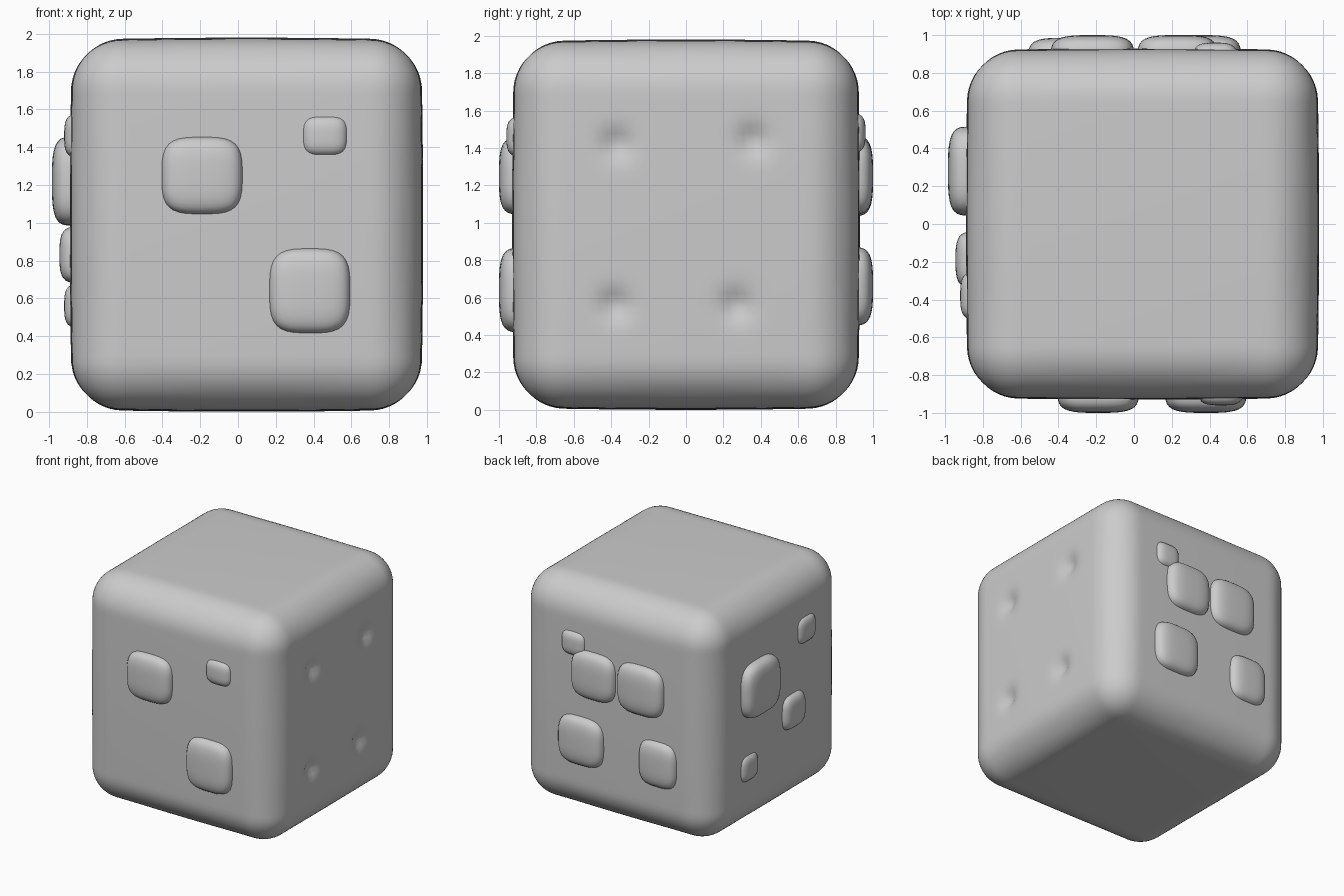
import bpy, bmesh, math
from mathutils import Vector

default = bpy.data.objects.get("Cube")
if default:
    bpy.data.objects.remove(default, do_unlink=True)

grey = bpy.data.materials.new("stone grey")
grey.use_nodes = True
colour = (0.6, 0.6, 0.6, 1)
grey.diffuse_color = colour
grey.node_tree.nodes["Principled BSDF"].inputs["Base Color"].default_value = colour


def cube_part(name, cuts, centre, shape):
    """Make a gridded cube and move each vertex by the shape function."""
    bm = bmesh.new()
    bmesh.ops.create_cube(bm, size=2)
    bmesh.ops.subdivide_edges(bm, edges=bm.edges[:], cuts=cuts, use_grid_fill=True)
    for v in bm.verts:
        v.co = shape(v.co.copy())
    for f in bm.faces:
        f.smooth = True
    mesh = bpy.data.meshes.new(name)
    bm.to_mesh(mesh)
    bm.free()
    mesh.materials.append(grey)
    obj = bpy.data.objects.new(name, mesh)
    obj.location = centre
    bpy.context.collection.objects.link(obj)
    return obj


# Rounded body, slightly pillowed, with four shallow dents on its left side
HALF = Vector((0.935, 0.93, 0.99))
RADIUS = 0.27
DENTS = [(-0.37, 0.43), (0.36, 0.45), (-0.38, -0.43), (0.27, -0.43)]


def body_shape(p):
    inner = Vector()
    for i in range(3):
        limit = HALF[i] - RADIUS
        inner[i] = max(-limit, min(limit, p[i] * HALF[i]))
    out = Vector([p[i] * HALF[i] - inner[i] for i in range(3)])
    q = inner + out.normalized() * RADIUS
    # Ease the faces in towards their edges
    for i in range(3):
        a, b = p[i - 1], p[i - 2]
        q[i] *= 1 - 0.012 * min(1, a * a + b * b)
    if p.x > 0.99:
        for y, z in DENTS:
            d2 = (q.y - y) ** 2 + (q.z - z) ** 2
            q.x -= 0.045 * math.exp(-d2 / 0.006)
    return q


cube_part("body", 47, (0.045, 0, 0.99), body_shape)


# Raised pebble-like spots: across, height, width, tall, outermost reach
def spot(name, side, across, z, width, tall, reach):
    depth = 0.11
    half = (width / 2, depth, tall / 2)

    def pebble(p):
        length = sum(abs(c) ** 3.5 for c in p) ** (1 / 3.5)
        q = Vector([p[i] / length * half[i] for i in range(3)])
        return q if side in ("front", "back") else Vector((q.y, q.x, q.z))

    centre = {
        "front": (across, depth - reach, z),
        "back": (across, reach - depth, z),
        "right": (depth - reach, across, z),
    }[side]
    cube_part(name, 9, centre, pebble)


SPOTS = {
    "front": [
        (-0.19, 1.25, 0.43, 0.41, 1.0),
        (0.38, 0.64, 0.43, 0.45, 1.0),
        (0.46, 1.46, 0.25, 0.22, 0.96),
    ],
    "back": [
        (0.43, 1.48, 0.24, 0.22, 0.96),
        (0.23, 1.25, 0.42, 0.41, 1.0),
        (-0.22, 1.25, 0.44, 0.43, 1.0),
        (0.35, 0.66, 0.43, 0.42, 1.0),
        (-0.38, 0.65, 0.36, 0.40, 0.985),
    ],
    "right": [
        (0.28, 1.22, 0.47, 0.47, 0.985),
        (-0.38, 1.46, 0.26, 0.24, 0.92),
        (-0.19, 0.83, 0.30, 0.30, 0.945),
        (0.40, 0.56, 0.24, 0.24, 0.92),
    ],
}
for side, spots in SPOTS.items():
    for n, values in enumerate(spots, 1):
        spot(f"{side}_spot_{n}", side, *values)
